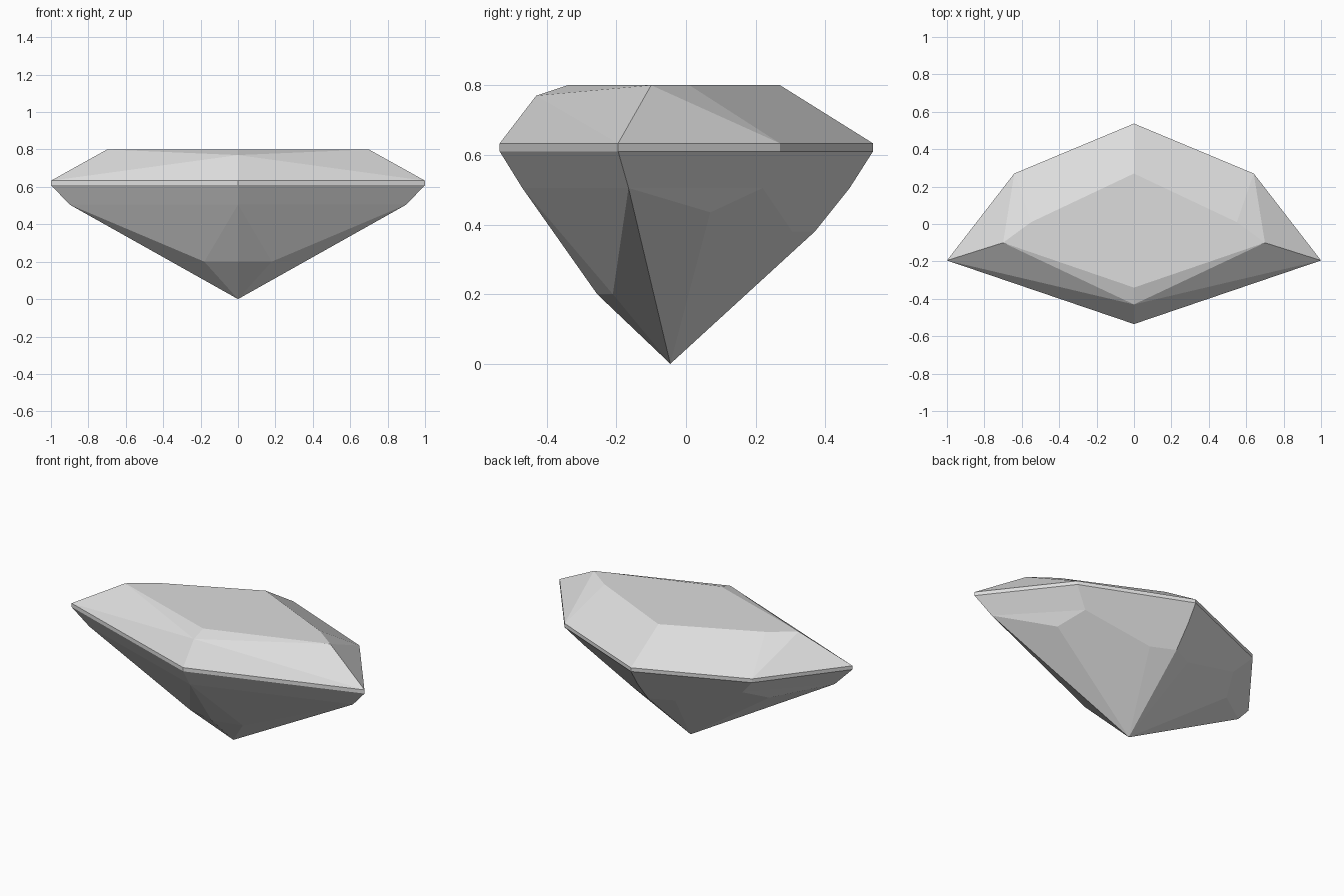
import bpy, bmesh
from math import radians
from mathutils import Matrix

cube = bpy.data.objects.get("Cube")
if cube:
    bpy.data.objects.remove(cube, do_unlink=True)

# Flat grey stone colour
stone = bpy.data.materials.new("pale_grey_stone")
stone.use_nodes = True
colour = (0.72, 0.72, 0.72, 1)
stone.diffuse_color = colour
stone.node_tree.nodes["Principled BSDF"].inputs["Base Color"].default_value = colour

# Corners of the left half of the gem
points = {
    # table (flat top) and crown nose
    "table_back": (0, 0.27, 0.80), "table_bend": (0.55, 0.01, 0.80),
    "table_side": (0.70, -0.10, 0.80), "table_front": (0, -0.34, 0.80),
    "nose": (0, -0.43, 0.77),
    # lower facets, under the girdle
    "low_back": (0, 0.47, 0.505), "low_corner": (0.54, 0.22, 0.505),
    "low_tip": (0.90, -0.165, 0.505), "low_front": (0, -0.47, 0.505),
    "notch": (0.617, 0.07, 0.435),
    "heel_back": (0, 0.37, 0.38), "heel_side": (0.14, 0.305, 0.38),
    "chin_front": (0, -0.255, 0.20), "chin_side": (0.18, -0.21, 0.20),
    "culet": (0, -0.045, 0),
}
# Girdle outline, repeated at its top and bottom edge
outline = {"back": (0, 0.537), "corner": (0.64, 0.27),
           "tip": (1.0, -0.195), "front": (0, -0.535)}
for name, (x, y) in outline.items():
    points["rim_" + name] = (x, y, 0.633)
    points["belt_" + name] = (x, y, 0.61)

# Facets of the left half
facets = [
    # table and crown
    "table_back table_bend table_side table_front",
    "rim_back rim_corner table_bend table_back",
    "rim_corner table_side table_bend",
    "rim_corner rim_tip table_side",
    "rim_tip nose table_side",
    "rim_tip rim_front nose",
    "nose table_front table_side",
    # back of the pavilion
    "low_back low_corner heel_side heel_back",
    "low_corner low_tip notch",
    "low_corner notch culet heel_side",
    "notch low_tip culet",
    "heel_back heel_side culet",
    # front of the pavilion
    "low_tip low_front chin_side",
    "low_front chin_front chin_side",
    "low_tip chin_side culet",
    "chin_side chin_front culet",
]
# Girdle band and the bevel below it
names = list(outline)
for a, b in zip(names, names[1:]):
    facets.append(f"rim_{a} rim_{b} belt_{b} belt_{a}")
    facets.append(f"belt_{a} belt_{b} low_{b} low_{a}")

# Build one half, mirror it and close the stone
bm = bmesh.new()
verts = {name: bm.verts.new(co) for name, co in points.items()}
for facet in facets:
    bm.faces.new([verts[name] for name in facet.split()])
bmesh.ops.mirror(bm, geom=bm.verts[:] + bm.edges[:] + bm.faces[:],
                 matrix=Matrix.Identity(4), merge_dist=0.001, axis='X')
bmesh.ops.remove_doubles(bm, verts=bm.verts[:], dist=0.001)
bmesh.ops.recalc_face_normals(bm, faces=bm.faces[:])
# Join the two halves of the flat table
bmesh.ops.dissolve_limit(bm, angle_limit=radians(0.3),
                         verts=bm.verts[:], edges=bm.edges[:])

mesh = bpy.data.meshes.new("cut_gem")
bm.to_mesh(mesh)
bm.free()
mesh.materials.append(stone)
gem = bpy.data.objects.new("cut_gem", mesh)
bpy.context.collection.objects.link(gem)
